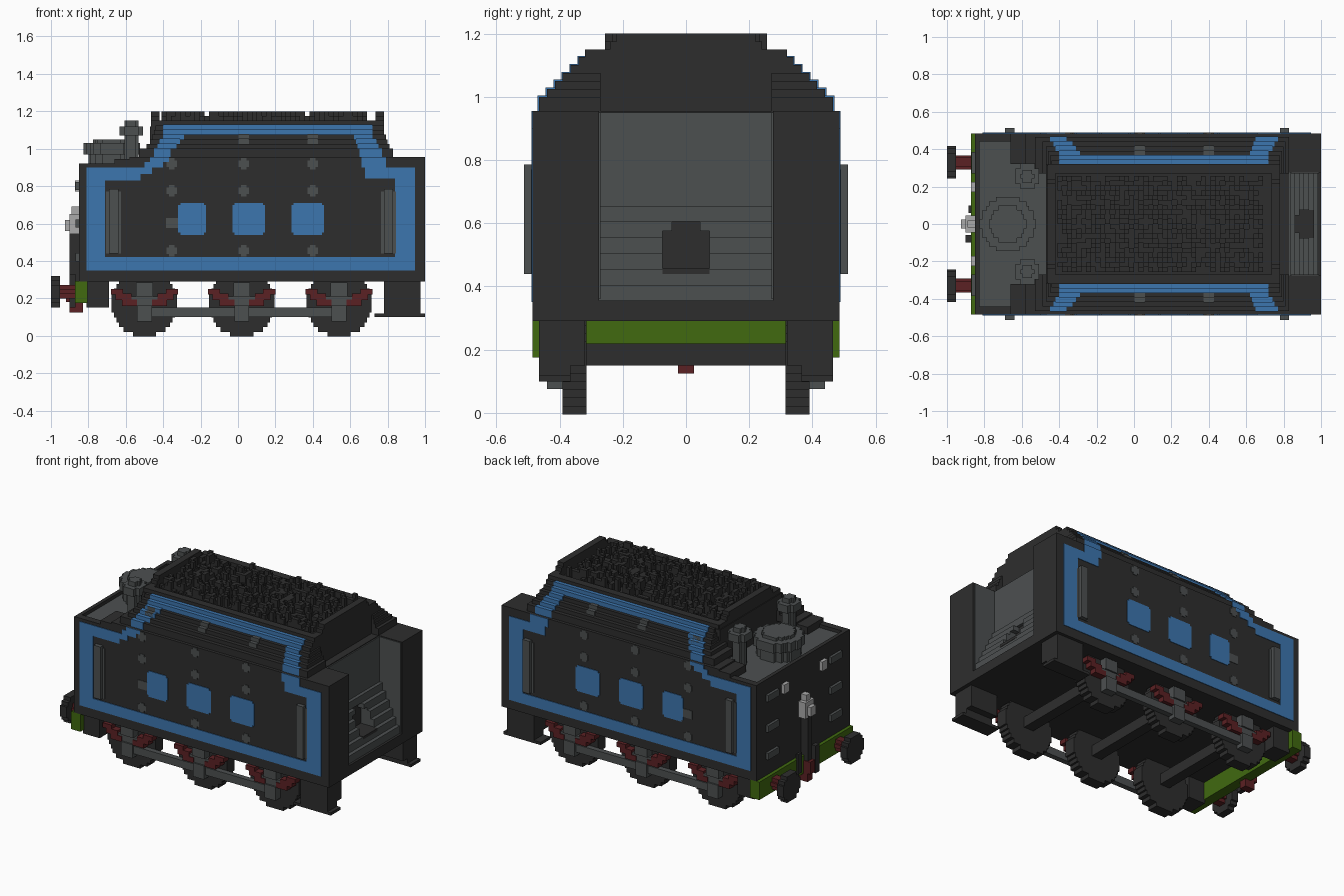
import bpy, bmesh, math, random
from mathutils import Matrix, Vector

cube = bpy.data.objects.get("Cube")
if cube:
    bpy.data.objects.remove(cube, do_unlink=True)


def material(name, rgb):
    m = bpy.data.materials.new(name)
    m.use_nodes = True
    m.diffuse_color = (*rgb, 1)
    bsdf = m.node_tree.nodes["Principled BSDF"]
    bsdf.inputs["Base Color"].default_value = (*rgb, 1)
    bsdf.inputs["Roughness"].default_value = 0.8
    return m


BLACK = material("soot black", (0.027, 0.027, 0.027))
BLUE = material("lining blue", (0.046, 0.18, 0.43))
GREY = material("steel grey", (0.073, 0.08, 0.081))
GREEN = material("beam green", (0.052, 0.142, 0.005))
RED = material("dark red", (0.105, 0.015, 0.017))
LIGHT = material("lamp light grey", (0.40, 0.40, 0.40))


def part(name, mat, boxes, mirror=False):
    """One object from blocks (x0, x1, y0, y1, z0, z1), optionally mirrored in y."""
    if mirror:
        boxes = boxes + [(a, b, -d, -c, e, f) for a, b, c, d, e, f in boxes]
    bm = bmesh.new()
    for x0, x1, y0, y1, z0, z1 in boxes:
        centre = Vector(((x0 + x1) / 2, (y0 + y1) / 2, (z0 + z1) / 2))
        size = Matrix.Diagonal((x1 - x0, y1 - y0, z1 - z0, 1))
        bmesh.ops.create_cube(bm, size=1, matrix=Matrix.Translation(centre) @ size)
    mesh = bpy.data.meshes.new(name)
    bm.to_mesh(mesh)
    bm.free()
    mesh.materials.append(mat)
    ob = bpy.data.objects.new(name, mesh)
    bpy.context.collection.objects.link(ob)
    return ob


def disc(axis, u, v, r, a0, a1, step=0.025):
    """Blocky disc: rows of blocks along v, thickness a0..a1 along the axis."""
    n = max(2, round(2 * r / step))
    h = 2 * r / n
    out = []
    for i in range(n):
        v0 = v - r + i * h
        m = v0 + h / 2 - v
        w = max(0.025, round(math.sqrt(r * r - m * m) / 0.0125) * 0.0125)
        out.append({"x": (a0, a1, u - w, u + w, v0, v0 + h),
                    "y": (u - w, u + w, a0, a1, v0, v0 + h),
                    "z": (u - w, u + w, v0, v0 + h, a0, a1)}[axis])
    return out


# Tank body with rims, cab-end columns and bunker core
part("tank_body", BLACK, [(-.85, .83, -.485, .485, .29, .89),
                          (-.85, -.825, -.485, .485, .89, .92),
                          (.78, .83, -.32, .32, .89, .955),
                          (.83, 1.0, -.275, .275, .29, .355),
                          (-.47, .78, -.32, .32, .89, 1.12)])
part("tank_sides", BLACK, [(-.85, -.66, .44, .485, .89, .92),
                           (-.66, -.58, .32, .485, .89, .945),
                           (-.58, .83, .32, .485, .89, .955),
                           (.83, 1.0, .275, .485, .29, .955)], True)
part("tank_deck", GREY, [(-.825, -.66, -.44, .44, .89, .898),
                         (-.66, -.47, -.32, .32, .89, .898)])

# Stepped bunker flares: z0, z1, half width, x start, x end
layers = [(.955, 1.0, .465, -.53, .83), (1.0, 1.025, .44, -.49, .81),
          (1.025, 1.05, .415, -.47, .80), (1.05, 1.075, .39, -.46, .79),
          (1.075, 1.1, .365, -.45, .78), (1.1, 1.125, .34, -.44, .78),
          (1.125, 1.15, .32, -.46, .78)]
part("bunker_flares", BLACK, [(x0, x1, .27, w, z0, z1) for z0, z1, w, x0, x1 in layers], True)
part("bunker_end_plates", BLACK, [(x, x + .045, -w, w, z0, z1) for x in (-.465, .735)
                                  for z0, z1, w in ((1.1, 1.15, .315), (1.15, 1.175, .24),
                                                    (1.175, 1.2, .22))])

# Loose coal as random lumps
random.seed(4)
cell = .0256
coal = []
for i in range(43):
    for j in range(20):
        h = random.choice((0, 0, 1, 1, 2, 2, 3))
        if h:
            x, y = -.41 + i * cell, -.256 + j * cell
            coal.append((x, x + cell, y, y + cell, 1.115, 1.125 + .025 * h))
part("coal_lumps", BLACK, coal)

# Blue lining on the flat sides and following the steps of the flares
Y0, Y1 = .48, .489
lining = [(-.81, .945, .35, .42), (-.81, -.71, .42, .83), (.84, .945, .42, .84),
          (-.81, -.52, .83, .865), (-.81, -.46, .865, .9), (-.5, -.4, .9, .93),
          (-.47, -.37, .93, .955), (.68, .945, .84, .9), (.66, .79, .9, .955)]
part("side_lining", BLUE, [(a, b, Y0, Y1, c, d) for a, b, c, d in lining], True)
bands = [[(-.45, -.36), (.65, .77)], [(-.43, -.33), (.64, .75)], [(-.42, -.31), (.63, .74)],
         [(-.40, -.29), (.62, .72)], [(-.40, .72)], [(-.40, .72)]]
flare_lining, flare_rivets = [], []
for k, spans in enumerate(bands):
    z0, z1, w = layers[k][:3]
    inner = layers[k + 1][2]
    flare_lining += [(a, b, inner, w + .004, z0, z1 + .004) for a, b in spans]
    if k in (2, 3):
        flare_rivets += [(x - .028, x + .028, inner, w + .004, z0, z1 + .004)
                         for x in (-.355, .03, .4)]
part("flare_lining", BLUE, flare_lining, True)

# Blue side panels with clipped corners
panels = []
for x0, x1 in ((-.32, -.17), (-.03, .145), (.285, .46)):
    panels += [(x0 + .012, x1 - .012, Y0, Y1, .54, .71), (x0, x1, Y0, Y1, .552, .698)]
part("side_panels", BLUE, panels, True)

# Rivets
rivets = []
for x in (-.355, .03, .4):
    for z in (.455, .775, .92):
        rivets += [(x - .028, x + .028, Y0, .488, z - .018, z + .018),
                   (x - .015, x + .015, Y0, .488, z - .03, z + .03)]
rivets.append((-.385, -.32, Y0, .488, .575, .63))
part("side_rivets", GREY, rivets + flare_rivets, True)

# Handrails
rails = []
for x in (-.665, .805):
    rails += [(x - .04, x + .04, .48, .49, .44, .77), (x - .025, x + .025, .48, .512, .44, .785)]
part("handrails", GREY, rails, True)

# Coal chute: back wall and steps, with a shovel opening
chute = [(.82, .838, -.275, .275, .60, .95)]
for i in range(6):
    z0, x1 = .355 + .05 * i, .985 - .025 * i
    if 2 <= i <= 4:
        chute += [(.83, x1, s[0], s[1], z0, z0 + .05) for s in ((-.275, -.075), (.075, .275))]
    else:
        chute.append((.83, x1, -.275, .275, z0, z0 + .05))
chute += [(.83, .885, s - .02, s + .02, .575, .605) for s in (-.065, .065)]
part("coal_chute", GREY, chute)
part("shovel_opening", BLACK, [(.825, .84, -.08, .08, .44, .61),
                               (.83, .962, -.075, .075, .44, .458)])
part("chute_cheeks", GREY, [(.84, .99, .27, .278, .36, .95)], True)

# Water filler and vents on the deck
part("filler", GREY, disc("z", -.675, 0, .125, .89, .97) + disc("z", -.675, 0, .145, .97, 1.03)
     + disc("z", -.675, 0, .1, 1.03, 1.05))
part("deck_vents", GREY, disc("z", -.57, .255, .04, .89, 1.08) + disc("z", -.57, .255, .068, 1.07, 1.12)
     + disc("z", -.57, .255, .035, 1.12, 1.15), True)

# Wheels, axles, axleboxes, springs and the rod
wheels, axles, boxes, springs = [], [], [], []
for cx in (-.5, .02, .54):
    wheels += disc("y", cx, .175, .18, .315, .39)
    axles.append((cx - .035, cx + .035, -.32, .32, .15, .22))
    boxes += [(cx - .045, cx + .045, .385, .44, .21, .285),
              (cx - .08, cx + .08, .385, .43, .165, .21),
              (cx - .04, cx + .04, .385, .44, .075, .165)]
    for s in (-1, 1):
        for a, b, z0, z1 in ((.115, .18, .22, .25), (.07, .155, .19, .225), (.04, .12, .16, .195)):
            springs.append((min(cx + s * a, cx + s * b), max(cx + s * a, cx + s * b),
                            .385, .435, z0, z1))
part("wheels", BLACK, wheels, True)
part("axles", BLACK, axles)
part("axleboxes", GREY, boxes, True)
part("leaf_springs", RED, springs, True)
part("side_rods", GREY, [(-.54, .58, .39, .425, .1, .15)], True)

# Footsteps and front frame blocks
part("footsteps", BLACK, [(.78, .975, .365, .465, .1, .29), (.73, 1.0, .365, .465, .1, .118),
                          (.78, .975, .32, .365, .15, .29)], True)
part("frame_blocks", BLACK, [(-.81, -.69, .32, .45, .15, .29)], True)

# Buffer beam, buffers and coupling
part("buffer_beam", GREEN, [(-.872, -.805, -.485, .485, .175, .292)])
part("buffer_shafts", RED, disc("x", .33, .235, .037, -.955, -.86), True)
part("buffer_heads", BLACK, disc("x", .33, .235, .085, -1.0, -.952), True)
part("coupling", RED, [(-.9, -.83, -.025, .025, .125, .19), (-.92, -.87, -.025, .025, .18, .26)])
part("brake_pipe", BLACK, [(-.9, -.85, -.02, .02, .25, .56), (-.9, -.87, -.1, -.06, .15, .33),
                           (-.885, -.87, .06, .1, .2, .33)])

# Rear wall lamp, brackets and small plates
part("lamp", LIGHT, [(-.9, -.85, -.045, .045, .545, .65), (-.925, -.9, -.025, .025, .56, .62),
                     (-.89, -.85, -.02, .02, .65, .69)])
part("lamp_brackets", LIGHT, [(-.872, -.85, .17, .225, .77, .83)], True)
part("wall_plates", GREY, [(-.868, -.85, .27, .385, z - .022, z + .022) for z in (.42, .6, .8)], True)
